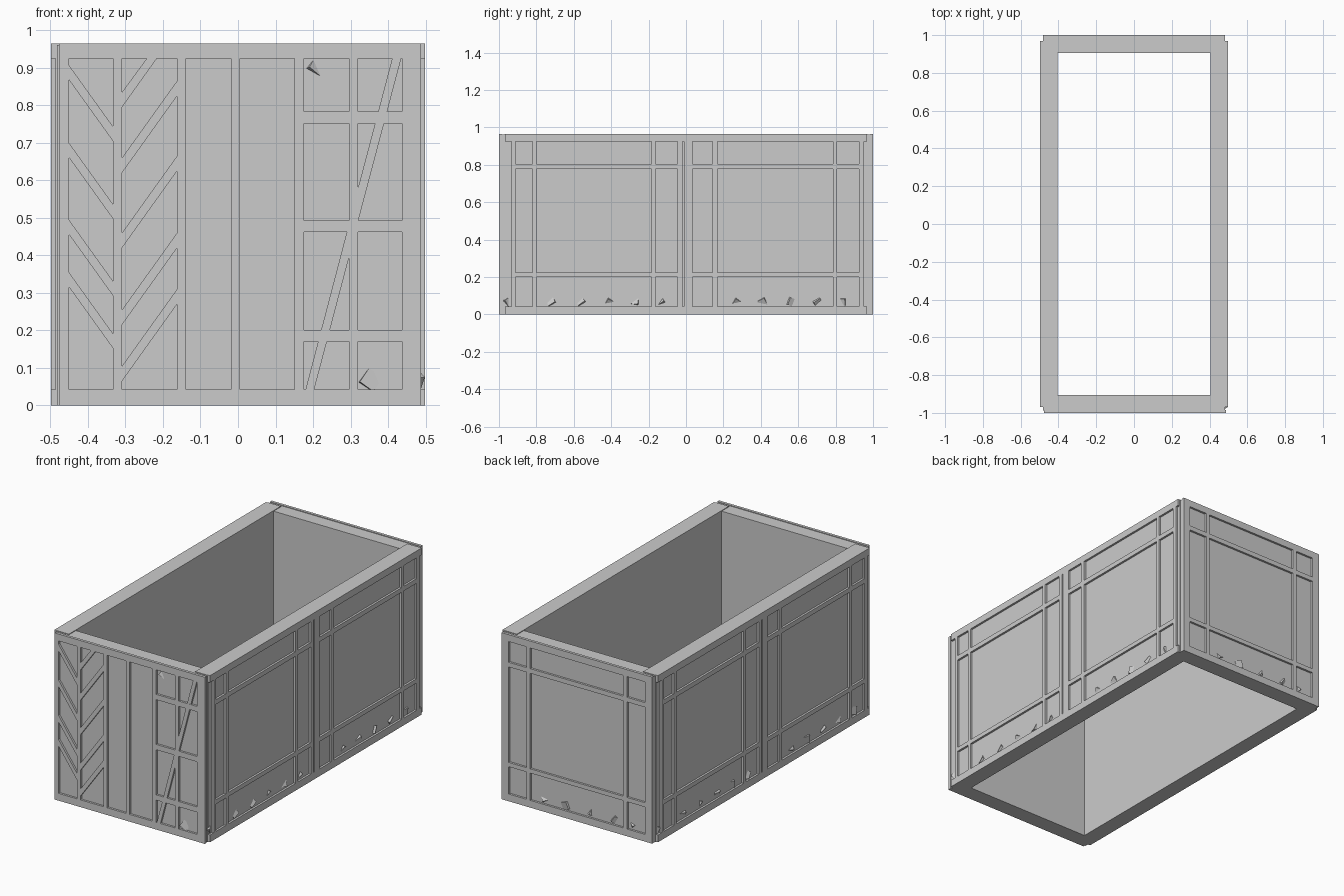
import bpy, bmesh, math, random
from mathutils import Matrix, Vector, Euler

if "Cube" in bpy.data.objects:
    bpy.data.objects.remove(bpy.data.objects["Cube"])

random.seed(4)
grey = bpy.data.materials.new("plain grey")
grey.diffuse_color = (0.6, 0.6, 0.6, 1)
grey.use_nodes = True
grey.node_tree.nodes["Principled BSDF"].inputs["Base Color"].default_value = grey.diffuse_color

TOP = 0.965                      # height of the walls
LOW, HIGH = 0.042, 0.925         # inner edges of bottom and top rails
CORE_X, CORE_Y = 0.486, 0.988    # recessed panel planes
IN_X, IN_Y = 0.405, 0.905        # inner opening
RAISE = 0.012                    # thickness of the raised trim


def finish(bm, name, matrix=Matrix()):
    bmesh.ops.recalc_face_normals(bm, faces=bm.faces)
    me = bpy.data.meshes.new(name)
    bm.to_mesh(me)
    bm.free()
    me.transform(matrix)
    me.materials.append(grey)
    bpy.context.collection.objects.link(bpy.data.objects.new(name, me))


def prism(bm, pts, d0=-0.004, d1=RAISE):
    """Extrude an outline of (u, z) points from depth d0 out to d1 (outward is -y)."""
    back = [bm.verts.new((u, -d0, z)) for u, z in pts]
    front = [bm.verts.new((u, -d1, z)) for u, z in pts]
    bm.faces.new(back)
    bm.faces.new(front)
    n = len(pts)
    for i in range(n):
        j = (i + 1) % n
        bm.faces.new((back[i], back[j], front[j], front[i]))


def rect(bm, u0, u1, z0, z1, **kw):
    prism(bm, [(u0, z0), (u1, z0), (u1, z1), (u0, z1)], **kw)


def slant(bm, u0, u1, left, right, width, **kw):
    prism(bm, [(u0, left), (u1, right), (u1, right + width), (u0, left + width)], **kw)


def chunk(bm, u, z, size=0.042):
    """Small tilted block just breaking through the panel."""
    rot = Euler([random.uniform(-0.7, 0.7) for _ in range(3)]).to_matrix()
    h = size / 2
    pts = [rot @ Vector((x, y, w)) for x in (-h, h) for y in (-h, h) for w in (-h, h)]
    shift = Vector((u, -RAISE - min(p.y for p in pts), z))
    new = [bm.verts.new(p + shift) for p in pts]
    bmesh.ops.convex_hull(bm, input=new)


def face_frame(turn, plane):
    return Matrix.Rotation(math.radians(turn), 4, 'Z') @ Matrix.Translation((0, -plane, 0))


def rails(bm, u0, u1, top):
    rect(bm, u0, u1, 0, LOW)
    rect(bm, u0, u1, HIGH, top)


def ladder(bm, bars, gaps):
    """Upright bars, with two cross rails bridging the listed gaps."""
    for u0, u1 in bars:
        rect(bm, u0, u1, LOW, HIGH)
    for u0, u1 in gaps:
        rect(bm, u0, u1, 0.20, 0.225)
        rect(bm, u0, u1, 0.778, 0.805)


# Wall cores: long side walls between the ends, end walls across the corners
def block(name, x0, x1, y0, y1, z1):
    bm = bmesh.new()
    rect(bm, x0, x1, 0, z1, d0=-y1, d1=-y0)
    finish(bm, name)


for s, side in ((1, "right"), (-1, "left")):
    xs = sorted((s * IN_X, s * CORE_X))
    block(side + "_wall", xs[0], xs[1], -0.97, 0.97, TOP)
for s, end in ((1, "back"), (-1, "front")):
    ys = sorted((s * IN_Y, s * CORE_Y))
    block(end + "_wall", -0.483, 0.483, ys[0], ys[1], TOP - 0.004)

# Side trim, the left one being the right one turned half round
for turn, side in ((90, "right"), (270, "left")):
    bm = bmesh.new()
    rails(bm, -0.968, 0.968, TOP)
    bars = [(-0.933, -0.912), (-0.822, -0.80), (-0.185, -0.163), (-0.045, -0.019),
            (-0.010, 0.035), (0.142, 0.168), (0.785, 0.806), (0.924, 0.951)]
    gaps = [(a[1], b[0]) for a, b in zip(bars, bars[1:]) if b[0] - a[1] > 0.02]
    ladder(bm, bars, gaps)
    for u in (-0.72, -0.56, -0.41, -0.27, -0.13, 0.27, 0.41, 0.56, 0.70, 0.84, -0.955):
        chunk(bm, u, 0.068)
    finish(bm, side + "_trim", face_frame(turn, CORE_X))

# Back trim
bm = bmesh.new()
rails(bm, -0.483, 0.483, TOP)
bars = [(-0.483, -0.437), (-0.322, -0.298), (0.298, 0.322), (0.437, 0.483)]
ladder(bm, bars, [(a[1], b[0]) for a, b in zip(bars, bars[1:])])
for u in (-0.216, -0.078, 0.078, 0.235, 0.35):
    chunk(bm, u, 0.068)
finish(bm, "back_trim", face_frame(180, CORE_Y))

# Front trim: uprights
bm = bmesh.new()
rails(bm, -0.477, 0.488, TOP)
for u0, u1 in ((-0.477, -0.45), (-0.333, -0.309), (-0.163, -0.139), (-0.019, 0.005),
               (0.15, 0.176), (0.296, 0.32), (0.437, 0.488)):
    rect(bm, u0, u1, LOW, HIGH)
# Slanted slats falling to the right, then rising to the right
for z in (0.867, 0.66, 0.455, 0.315):
    slant(bm, -0.45, -0.333, z, z - 0.163, 0.039)
for z in (0.62, 0.42, 0.215, 0.065):
    slant(bm, -0.309, -0.163, z, z + 0.204, 0.04)
prism(bm, [(-0.309, 0.795), (-0.216, HIGH), (-0.243, HIGH), (-0.309, 0.835)])
# Cross rails and long diagonal brace in the two right bays
for u0, u1 in ((0.176, 0.296), (0.32, 0.437)):
    for z in (0.17, 0.462, 0.752):
        rect(bm, u0, u1, z, z + 0.031)
flush = RAISE - 0.0005
prism(bm, [(0.18, LOW), (0.203, LOW), (0.296, 0.395), (0.296, 0.485)], d1=flush)
prism(bm, [(0.32, 0.49), (0.435, HIGH), (0.411, HIGH), (0.32, 0.58)], d1=flush)
chunk(bm, 0.205, 0.9, 0.045)
chunk(bm, 0.35, 0.066, 0.045)
finish(bm, "front_trim", face_frame(0, CORE_Y))
